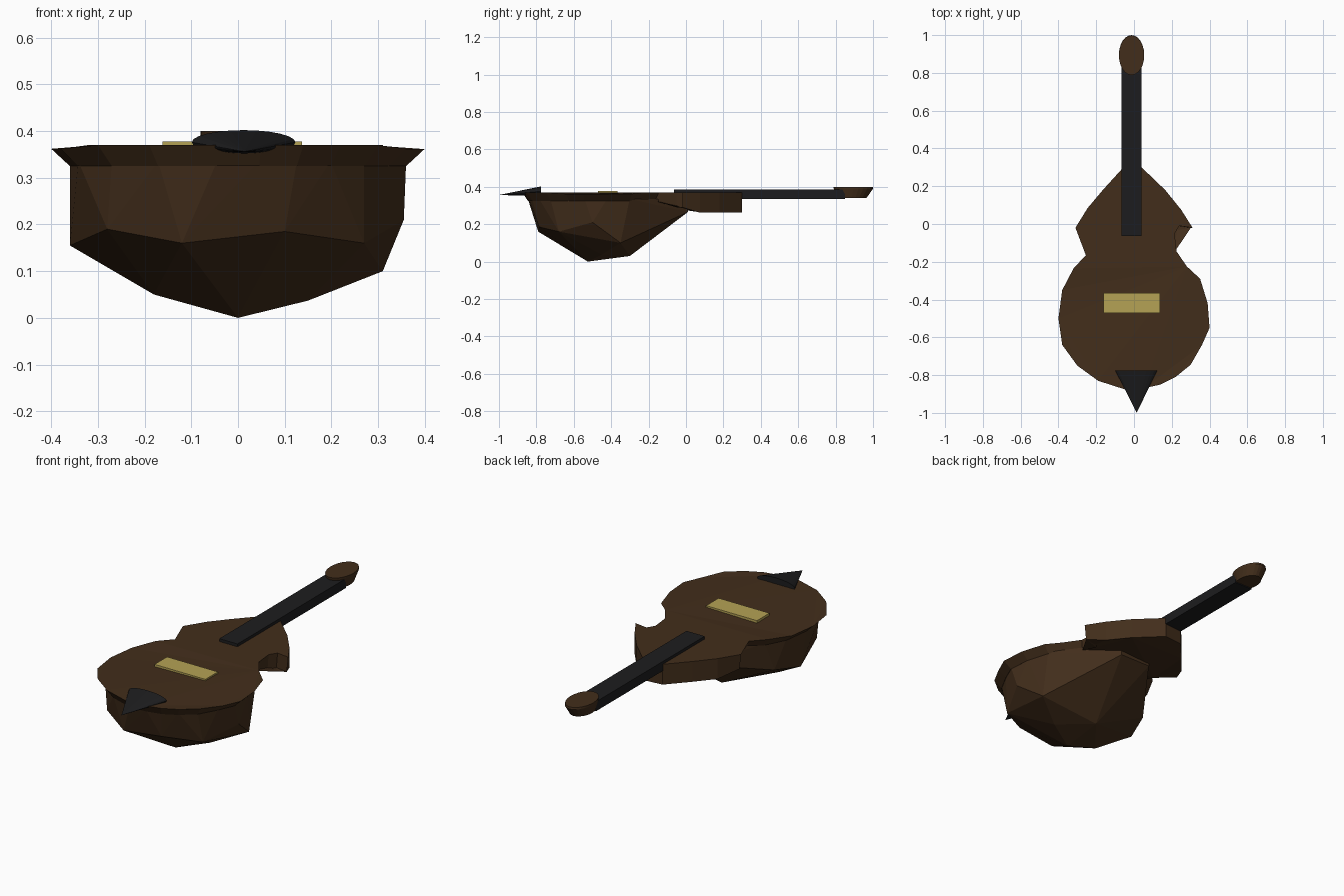
import bpy, bmesh, math
from mathutils import Vector

if "Cube" in bpy.data.objects:
    bpy.data.objects.remove(bpy.data.objects["Cube"])


def material(name, rgb):
    m = bpy.data.materials.new(name)
    m.diffuse_color = (*rgb, 1)
    m.use_nodes = True
    m.node_tree.nodes["Principled BSDF"].inputs["Base Color"].default_value = m.diffuse_color
    return m


WOOD = material("dark_wood", (0.055, 0.027, 0.011))
BLACK = material("black", (0.012, 0.012, 0.013))
GOLD = material("gold", (0.46, 0.36, 0.09))


def finish(bm, name, mat):
    bmesh.ops.recalc_face_normals(bm, faces=bm.faces)
    me = bpy.data.meshes.new(name)
    bm.to_mesh(me)
    bm.free()
    me.materials.append(mat)
    ob = bpy.data.objects.new(name, me)
    bpy.context.collection.objects.link(ob)
    return ob


def loft(name, rings, mat):
    """Skin equal-length point rings and cap both ends."""
    bm = bmesh.new()
    vs = [[bm.verts.new(p) for p in r] for r in rings]
    n = len(vs[0])
    for a, b in zip(vs, vs[1:]):
        for i in range(n):
            j = (i + 1) % n
            bm.faces.new((a[i], a[j], b[j], b[i]))
    caps = [bm.faces.new(vs[0]), bm.faces.new(vs[-1])]
    bmesh.ops.triangulate(bm, faces=caps)
    return finish(bm, name, mat)


def box(name, x0, x1, y0, y1, z0, z1, mat):
    return loft(name, [[(x0, y0, z), (x1, y0, z), (x1, y1, z), (x0, y1, z)]
                       for z in (z0, z1)], mat)


def ellipse(cx, cy, rx, ry, n):
    return [(cx + rx * math.cos(2 * math.pi * i / n),
             cy + ry * math.sin(2 * math.pi * i / n)) for i in range(n)]


# Soundboard outline, counter-clockwise from the tail
outline = [(-.05, -.875), (.05, -.87), (.14, -.85), (.22, -.81), (.30, -.745), (.36, -.64),
           (.40, -.55), (.39, -.42), (.35, -.29), (.28, -.225), (.225, -.145),
           (.215, -.05), (.24, -.01), (.31, -.02), (.25, .075), (.165, .18),
           (.04, .30), (-.065, .29), (-.165, .18), (-.245, .085), (-.31, -.02),
           (-.265, -.005), (-.22, -.03), (-.22, -.10), (-.255, -.165),
           (-.32, -.235), (-.38, -.35), (-.40, -.50), (-.38, -.64),
           (-.30, -.75), (-.19, -.83)]


# Rim tucks inward around the big bout, drops straight down at the shoulders
def under(p):
    x, y = p
    if y > 0.05:
        return (x, y, 0.262)
    if y > -0.12:
        return (x * 0.97, y, 0.29)
    return (x * 0.90, -0.45 + (y + 0.45) * 0.93, 0.325)


def top_z(p):
    return 0.362 if abs(p[0]) > 0.33 else 0.37


loft("soundboard_and_rim",
     [[under(p) for p in outline], [(*p, top_z(p)) for p in outline]], WOOD)

# Faceted bowl back
bowl = [(x * 0.90, -0.45 + (y + 0.45) * 0.93, 0.335) for x, y in outline if y < -0.2]
bowl += [(-.36, -.45, .155), (-.28, -.70, .19), (-.12, -.79, .16), (.10, -.785, .185),
         (.27, -.68, .16), (.355, -.50, .21), (.31, -.35, .10), (.15, -.45, .037),
         (0, -.525, 0), (0, -.30, .03), (-.18, -.52, .05), (-.31, -.30, .18),
         (-.09, .01, .265), (.09, .01, .265), (-.09, .01, .335), (.09, .01, .335)]
bm = bmesh.new()
for p in bowl:
    bm.verts.new(p)
res = bmesh.ops.convex_hull(bm, input=bm.verts)
loose = {g for g in res["geom_interior"] if isinstance(g, bmesh.types.BMVert)}
bmesh.ops.delete(bm, geom=list(loose), context='VERTS')
finish(bm, "bowl_back", WOOD)

# Neck, bridge
box("neck", -.066, .041, -.063, .85, .335, .385, BLACK)
box("bridge", -.162, .137, -.47, -.365, .362, .378, GOLD)

# Oval head, narrower underneath
loft("head", [[(x, y, .34) for x, y in ellipse(-.013, .885, .055, .08, 24)],
              [(x, y, .39) for x, y in ellipse(-.013, .895, .067, .105, 24)],
              [(x, y, .40) for x, y in ellipse(-.013, .893, .067, .105, 24)]], WOOD)

# Flattened cone tailpiece pointing past the tail
bm = bmesh.new()
base = [bm.verts.new((x, -.775, z)) for x, z in ellipse(.012, .376, .111, .026, 24)]
tip = bm.verts.new((.014, -1.0, .356))
bm.faces.new(base)
for i in range(24):
    bm.faces.new((base[i], base[(i + 1) % 24], tip))
finish(bm, "tailpiece", BLACK)
